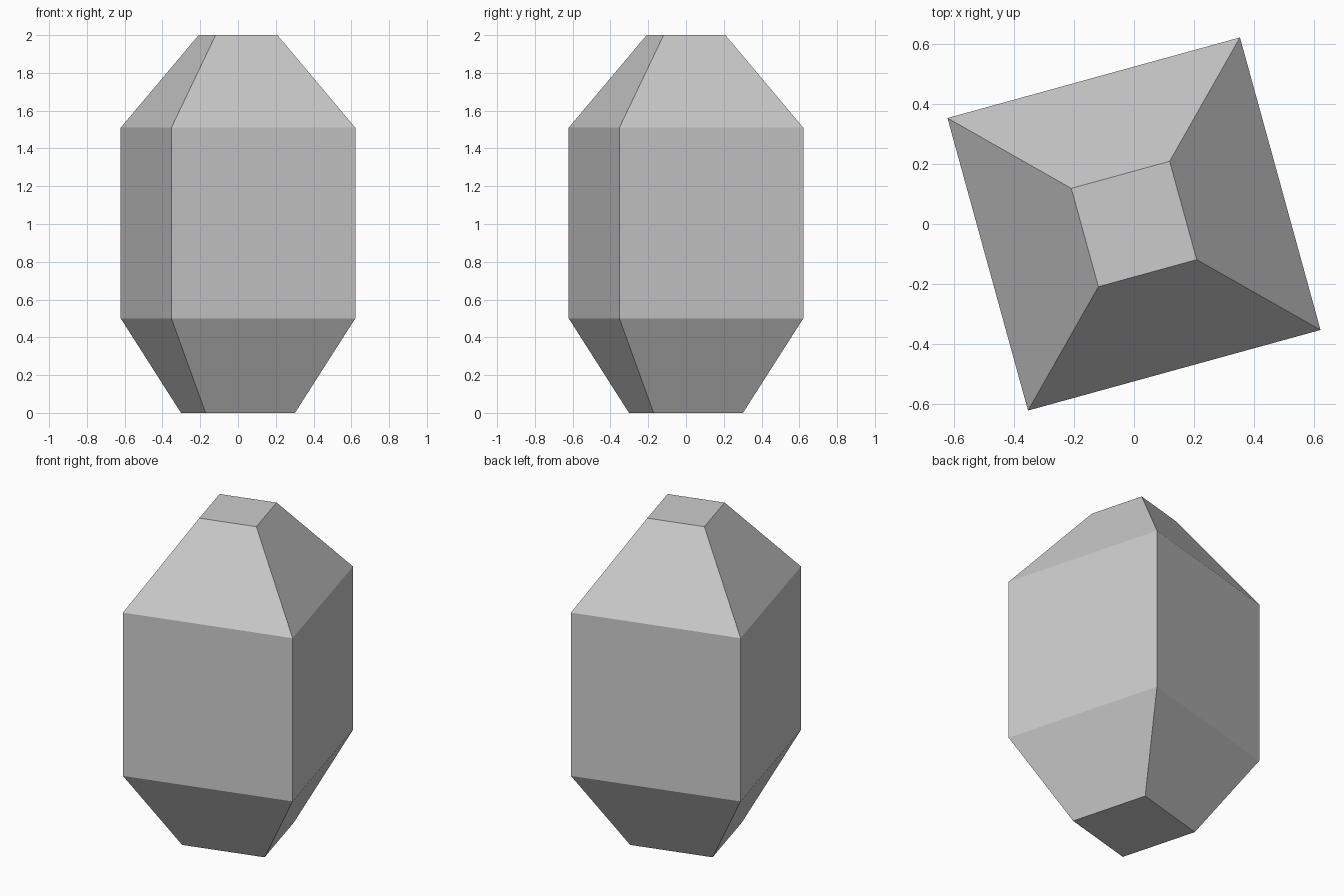
import bpy, bmesh, math

if "Cube" in bpy.data.objects:
    bpy.data.objects.remove(bpy.data.objects["Cube"])

# Single grey colour
grey = bpy.data.materials.new("stone grey")
grey.diffuse_color = (0.6, 0.6, 0.6, 1)
grey.use_nodes = True
grey.node_tree.nodes["Principled BSDF"].inputs["Base Color"].default_value = grey.diffuse_color

# Height and corner radius of each square ring, bottom to top
RINGS = [(0.0, 0.347), (0.5, 0.714), (1.51, 0.714), (2.0, 0.24)]
SIDES = 4
TWIST = math.radians(60.4)

bm = bmesh.new()


def square_ring(z, radius):
    angles = [TWIST + math.tau * i / SIDES for i in range(SIDES)]
    return [bm.verts.new((radius * math.cos(a), radius * math.sin(a), z)) for a in angles]


# Faceted crystal body: tapered base, straight middle, tapered top
rings = [square_ring(z, r) for z, r in RINGS]
for low, high in zip(rings, rings[1:]):
    for i in range(SIDES):
        j = (i + 1) % SIDES
        bm.faces.new((low[i], low[j], high[j], high[i]))

# Flat end caps
bm.faces.new(rings[-1])
bm.faces.new(rings[0][::-1])

mesh = bpy.data.meshes.new("crystal_body")
bm.to_mesh(mesh)
bm.free()
mesh.materials.append(grey)
body = bpy.data.objects.new("crystal_body", mesh)
bpy.context.collection.objects.link(body)
